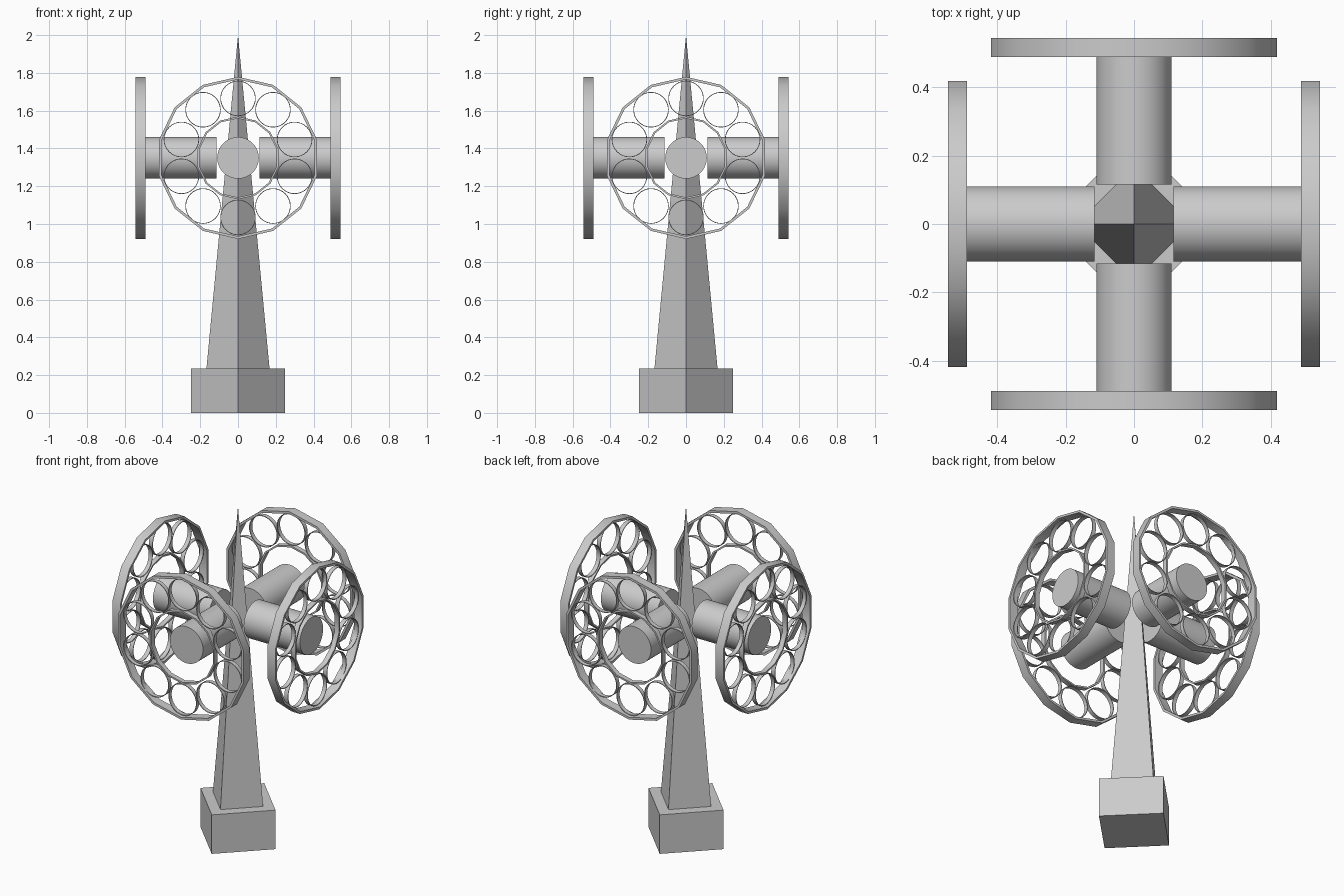
import bpy, bmesh
from math import pi, sin, cos, radians
from mathutils import Matrix, Vector

if "Cube" in bpy.data.objects:
    bpy.data.objects.remove(bpy.data.objects["Cube"], do_unlink=True)

HUB = 1.35          # height of the arms and wheels
RIM_MID = 0.516     # distance of wheel middle from the axis

grey = bpy.data.materials.new("stone_grey")
grey.use_nodes = True
colour = (0.6, 0.6, 0.6, 1)
grey.diffuse_color = colour
grey.node_tree.nodes["Principled BSDF"].inputs["Base Color"].default_value = colour


def finish(name, bm, matrix=Matrix()):
    """Turn a bmesh into a named, shaded object."""
    bmesh.ops.recalc_face_normals(bm, faces=bm.faces)
    mesh = bpy.data.meshes.new(name)
    bm.to_mesh(mesh)
    bm.free()
    mesh.materials.append(grey)
    obj = bpy.data.objects.new(name, mesh)
    bpy.context.collection.objects.link(obj)
    obj.matrix_world = matrix
    bpy.ops.object.select_all(action='DESELECT')
    obj.select_set(True)
    bpy.context.view_layer.objects.active = obj
    bpy.ops.object.shade_smooth_by_angle(angle=radians(30))
    return obj


def add_hoop(bm, radius, wall, depth, sides, centre=Vector()):
    """Add an open band with a thin wall, its axis along z."""
    section = [(radius, -depth / 2), (radius, depth / 2),
               (radius - wall, depth / 2), (radius - wall, -depth / 2)]
    loops = []
    for i in range(sides):
        a = 2 * pi * i / sides
        loops.append([bm.verts.new(centre + Vector((r * cos(a), r * sin(a), z)))
                      for r, z in section])
    for i, here in enumerate(loops):
        there = loops[(i + 1) % sides]
        for k in range(4):
            m = (k + 1) % 4
            bm.faces.new((here[k], there[k], there[m], here[m]))


def tapered(name, bottom, top, z0, z1, sides, matrix=Matrix()):
    bm = bmesh.new()
    bmesh.ops.create_cone(bm, cap_ends=True, segments=sides, radius1=bottom,
                          radius2=top, depth=z1 - z0,
                          matrix=Matrix.Translation((0, 0, (z0 + z1) / 2)))
    return finish(name, bm, matrix)


# Square plinth and spire, both with a corner to the front
base = tapered("plinth", 0.25, 0.25, 0, 0.235, 4)
spire = tapered("spire", 0.167, 0, 0.235, 2.0, 4)

# Four arms, each with an open wheel at its end
for i, side in enumerate(("left", "back", "right", "front")):
    place = (Matrix.Translation((0, 0, HUB)) @ Matrix.Rotation(i * pi / 2, 4, 'Z')
             @ Matrix.Rotation(pi / 2, 4, 'Y'))
    wheel = place @ Matrix.Translation((0, 0, RIM_MID))

    tapered(side + "_arm", 0.11, 0.11, 0.115, 0.49, 48, place)

    bm = bmesh.new()
    add_hoop(bm, 0.429, 0.014, 0.055, 14)
    finish(side + "_outer_rim", bm, wheel)

    bm = bmesh.new()
    add_hoop(bm, 0.219, 0.01, 0.03, 14)
    finish(side + "_inner_rim", bm, wheel)

    # Ring of ten round hoops between the rims
    bm = bmesh.new()
    for k in range(10):
        a = 2 * pi * k / 10
        add_hoop(bm, 0.094, 0.004, 0.025, 32, Vector((cos(a), sin(a), 0)) * 0.315)
    finish(side + "_hoops", bm, wheel)
